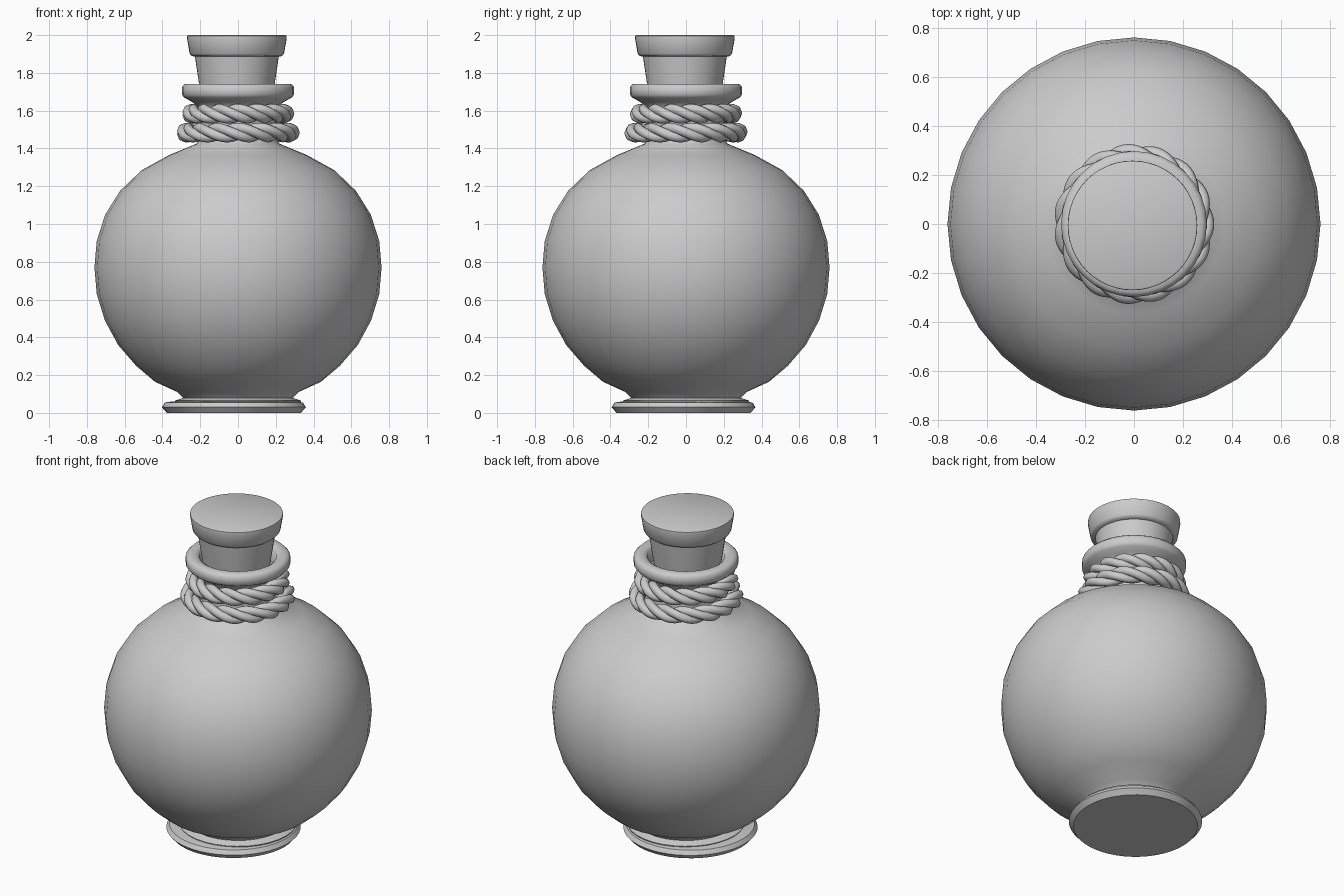
import bpy, math
from math import sin, cos, pi

if "Cube" in bpy.data.objects:
    bpy.data.objects.remove(bpy.data.objects["Cube"])


def finish(name, verts, faces, loc=(0, 0, 0), angle=40):
    mesh = bpy.data.meshes.new(name)
    mesh.from_pydata(verts, [], faces)
    mesh.update()
    obj = bpy.data.objects.new(name, mesh)
    obj.location = loc
    bpy.context.collection.objects.link(obj)
    bpy.ops.object.select_all(action='DESELECT')
    obj.select_set(True)
    bpy.context.view_layer.objects.active = obj
    bpy.ops.object.shade_smooth_by_angle(angle=math.radians(angle))
    return obj


def lathe(name, profile, loc=(0, 0, 0), n=32, angle=40):
    """Revolve (radius, z) points, listed bottom to top, and cap both ends."""
    verts = [(r * cos(2 * pi * i / n), r * sin(2 * pi * i / n), z)
             for r, z in profile for i in range(n)]
    faces = [(k * n + i, k * n + (i + 1) % n, (k + 1) * n + (i + 1) % n, (k + 1) * n + i)
             for k in range(len(profile) - 1) for i in range(n)]
    last = (len(profile) - 1) * n
    faces.append(tuple(reversed(range(n))))
    faces.append(tuple(last + i for i in range(n)))
    return finish(name, verts, faces, loc, angle)


def rope_coil(name, z0, radius, twists=5, strands=3, off=0.024, thick=0.028):
    """Ring of twisted strands, each a tube swept along a toroidal helix."""
    n, m = 96, 8
    verts, faces = [], []
    for s in range(strands):
        base = len(verts)
        for i in range(n):
            t = 2 * pi * i / n
            phi = -twists * t + 2 * pi * s / strands
            for j in range(m):
                a = 2 * pi * j / m
                r = radius + off * cos(phi) + thick * cos(a)
                verts.append((r * cos(t), r * sin(t), z0 + off * sin(phi) + thick * sin(a)))
        for i in range(n):
            for j in range(m):
                i2, j2 = (i + 1) % n, (j + 1) % m
                faces.append((base + i * m + j, base + i2 * m + j,
                              base + i2 * m + j2, base + i * m + j2))
    return finish(name, verts, faces, angle=80)


# Round flask body with foot, neck, rolled lip and recessed mouth
lathe("flask_body", [
    (0.33, 0.05), (0.335, 0.065), (0.29, 0.08), (0.32, 0.11), (0.44, 0.165),
    (0.54, 0.25), (0.635, 0.36), (0.705, 0.49), (0.748, 0.63), (0.76, 0.77),
    (0.748, 0.91), (0.703, 1.05), (0.625, 1.175), (0.51, 1.285), (0.365, 1.365),
    (0.22, 1.425), (0.205, 1.45), (0.205, 1.62), (0.25, 1.65), (0.285, 1.67),
    (0.297, 1.685), (0.297, 1.725), (0.28, 1.742), (0.24, 1.742), (0.22, 1.73),
    (0.21, 1.65)], angle=60)

# Base disc, slightly off centre
lathe("base_disc", [
    (0.355, 0.0), (0.365, 0.012), (0.381, 0.03), (0.365, 0.055), (0.33, 0.06)],
    loc=(-0.022, -0.013, 0), n=48)

# Cork plug and its wider cap
lathe("cork_plug", [(0.185, 1.64), (0.2, 1.74), (0.224, 1.9)], loc=(-0.006, -0.006, 0), n=48)
lathe("cork_cap", [
    (0.22, 1.885), (0.24, 1.89), (0.25, 1.902), (0.264, 1.985), (0.263, 1.996), (0.255, 2.0)],
    loc=(-0.006, -0.006, 0), n=48)

# Two rope coils around the neck
rope_coil("rope_upper", 1.584, 0.246)
rope_coil("rope_lower", 1.484, 0.275)
